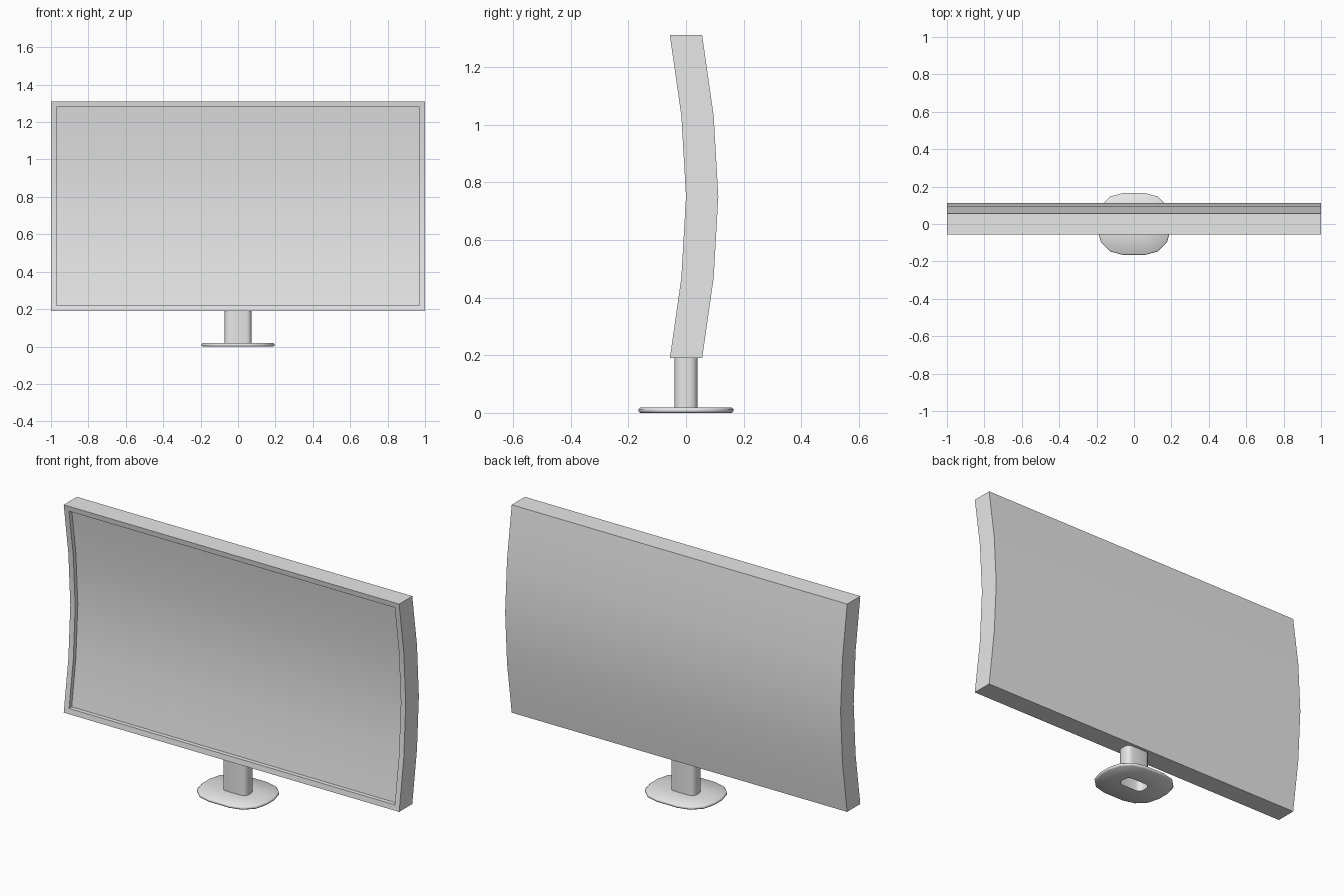
import bpy
import bmesh
from math import sin, cos, pi, radians

cube = bpy.data.objects.get("Cube")
if cube:
    bpy.data.objects.remove(cube, do_unlink=True)

grey = bpy.data.materials.new("light grey")
grey.use_nodes = True
grey.diffuse_color = (0.8, 0.8, 0.8, 1)
grey.node_tree.nodes["Principled BSDF"].inputs["Base Color"].default_value = (0.8, 0.8, 0.8, 1)


def finish(name, bm, angle):
    """Turn the mesh into an object, smooth below the given angle."""
    bmesh.ops.recalc_face_normals(bm, faces=bm.faces)
    mesh = bpy.data.meshes.new(name)
    bm.to_mesh(mesh)
    bm.free()
    mesh.materials.append(grey)
    obj = bpy.data.objects.new(name, mesh)
    bpy.context.collection.objects.link(obj)
    bpy.ops.object.select_all(action="DESELECT")
    obj.select_set(True)
    bpy.context.view_layer.objects.active = obj
    bpy.ops.object.shade_smooth_by_angle(angle=radians(angle))


def rounded_loop(bm, hx, hy, r, z, steps=3):
    """Ring of vertices around a rounded rectangle."""
    verts = []
    for corner, (sx, sy) in enumerate([(1, 1), (-1, 1), (-1, -1), (1, -1)]):
        for i in range(steps + 1):
            a = (corner + i / steps) * pi / 2
            verts.append(bm.verts.new((sx * (hx - r) + r * cos(a),
                                       sy * (hy - r) + r * sin(a), z)))
    return verts


def skin(bm, loops):
    for a, b in zip(loops, loops[1:]):
        n = len(a)
        for i in range(n):
            j = (i + 1) % n
            bm.faces.new((a[i], a[j], b[j], b[i]))


# Panel: curved side profile swept across the width
THICK = 0.112
front = [(-0.056, 0.19), (-0.016, 0.47), (0.0, 0.75), (-0.016, 1.03), (-0.056, 1.31)]
outline = front + [(y + THICK, z) for y, z in reversed(front)]
bm = bmesh.new()
left, right = [[bm.verts.new((x, y, z)) for y, z in outline] for x in (1, -1)]
skin(bm, [left, right])
rows = len(front)
for side in (left, right):
    for i in range(rows - 1):
        bm.faces.new((side[i], side[i + 1], side[-2 - i], side[-1 - i]))
bmesh.ops.recalc_face_normals(bm, faces=bm.faces)

# Thin bezel with the screen set back behind it
screen = [f for f in bm.faces if f.normal.y < -0.8]
bmesh.ops.inset_region(bm, faces=screen, thickness=0.029, use_even_offset=True)
bmesh.ops.inset_region(bm, faces=screen, thickness=0.0005, use_even_offset=True)
bmesh.ops.translate(bm, verts=list({v for f in screen for v in f.verts}), vec=(0, 0.022, 0))
finish("display_panel", bm, 30)

# Foot plate with softened rim and an opening under the column
NECK = (0.072, 0.04, 0.027)
bm = bmesh.new()
rim = [(0.006, 0.0), (0.0, 0.005), (0.0, 0.013), (0.006, 0.018)]
loops = [rounded_loop(bm, *NECK, 0)]
loops += [rounded_loop(bm, 0.195 - d, 0.165 - d, 0.135 - d, z) for d, z in rim]
loops.append(rounded_loop(bm, *NECK, 0.018))
skin(bm, loops)
finish("stand_base", bm, 50)

# Hollow column between foot and panel
bm = bmesh.new()
skin(bm, [rounded_loop(bm, *NECK, z) for z in (0, 0.19)])
finish("stand_column", bm, 50)
